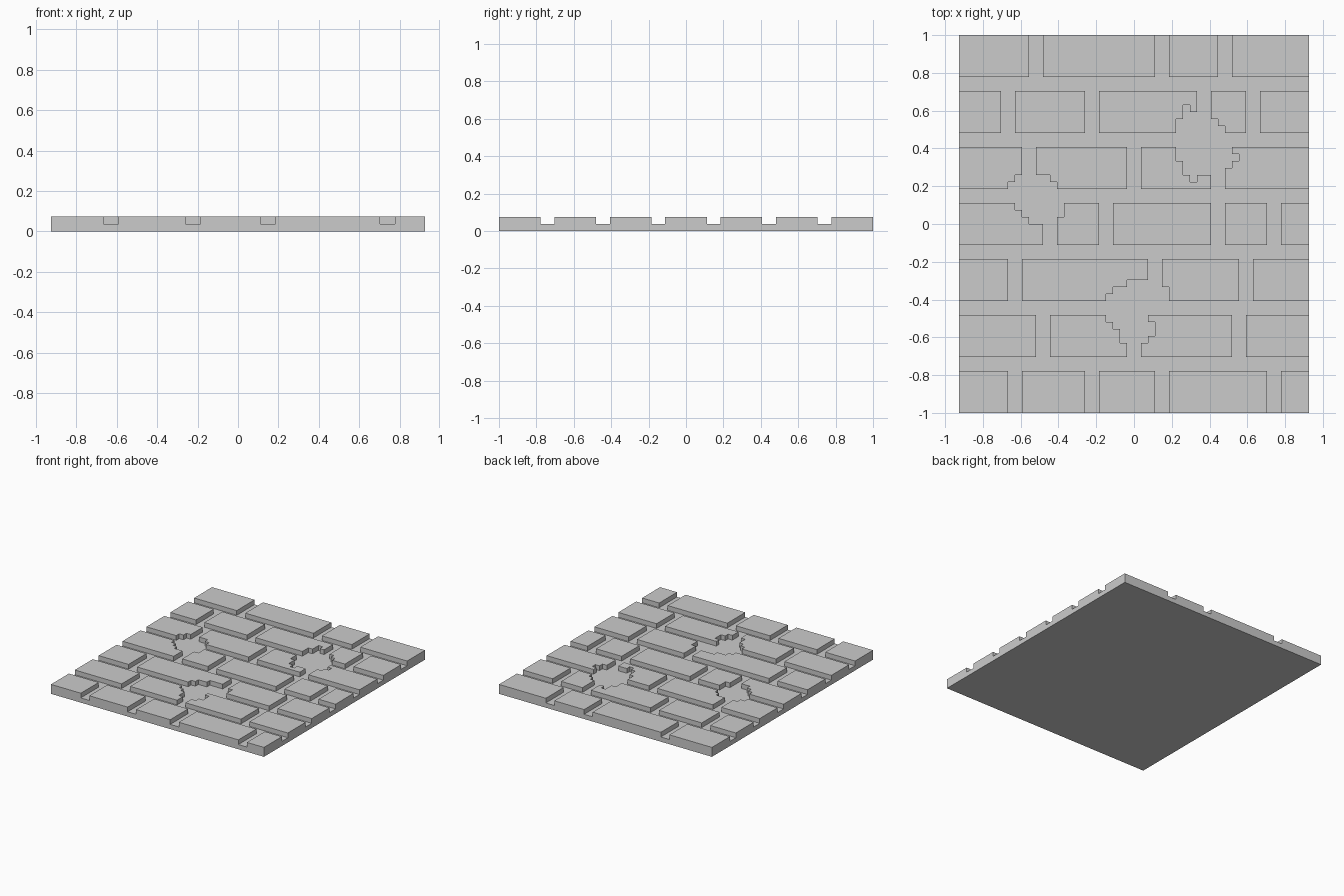
import bpy, bmesh
from mathutils import Vector

if "Cube" in bpy.data.objects:
    bpy.data.objects.remove(bpy.data.objects["Cube"])

C = 2 / 54            # size of one grid cell
NX, NY = 50, 54       # cells across and along
H = C                 # slab thickness and brick height

# Start column of each two-cell joint, course by course from the back
JOINTS = [
    (10, 28, 37),
    (6, 18, 34, 41),
    (9, 24, 36),
    (12, 20, 36, 44),
    (7, 27, 40),
    (11, 24, 39),
    (7, 18, 28, 44),
]

# Worn patches: row -> (first column, end column) pairs removed
WORN = {
    10: [(32, 33)], 11: [(32, 34)], 12: [(31, 37)], 13: [(31, 38)],
    16: [(31, 39)], 17: [(31, 40)], 18: [(32, 39)], 19: [(32, 36)],
    20: [(33, 34), (8, 13)], 21: [(7, 14)],
    24: [(8, 15)], 25: [(9, 15)], 26: [(10, 12)],
    35: [(24, 27)], 36: [(22, 30)], 37: [(21, 30)],
    40: [(21, 27)], 41: [(22, 28)], 42: [(23, 28)], 43: [(23, 27)],
}


def is_brick(col, row):
    course, inner = divmod(row, 8)
    if inner >= 6 or any(j <= col < j + 2 for j in JOINTS[course]):
        return False
    return not any(a <= col < b for a, b in WORN.get(row, []))


bm = bmesh.new()

# Gridded top of the mortar slab
verts = [[bm.verts.new(((i - NX / 2) * C, (NY / 2 - j) * C, H))
          for i in range(NX + 1)] for j in range(NY + 1)]
bricks = []
for j in range(NY):
    for i in range(NX):
        f = bm.faces.new((verts[j][i], verts[j + 1][i],
                          verts[j + 1][i + 1], verts[j][i + 1]))
        if is_brick(i, j):
            bricks.append(f)

# Slab sides and underside
rim = [e for e in bm.edges if e.is_boundary]
out = bmesh.ops.extrude_edge_only(bm, edges=rim)["geom"]
for v in out:
    if isinstance(v, bmesh.types.BMVert):
        v.co.z = 0
bmesh.ops.contextual_create(
    bm, geom=[e for e in out if isinstance(e, bmesh.types.BMEdge) and e.is_boundary])

# Raised bricks
out = bmesh.ops.extrude_face_region(bm, geom=bricks)["geom"]
bmesh.ops.translate(bm, vec=Vector((0, 0, H)),
                    verts=[v for v in out if isinstance(v, bmesh.types.BMVert)])

# Merge coplanar cells into clean flat faces
bmesh.ops.recalc_face_normals(bm, faces=bm.faces[:])
bmesh.ops.dissolve_limit(bm, angle_limit=0.01, verts=bm.verts[:], edges=bm.edges[:])

mesh = bpy.data.meshes.new("brick_floor")
bm.to_mesh(mesh)
bm.free()
bpy.context.collection.objects.link(bpy.data.objects.new("brick_floor", mesh))
